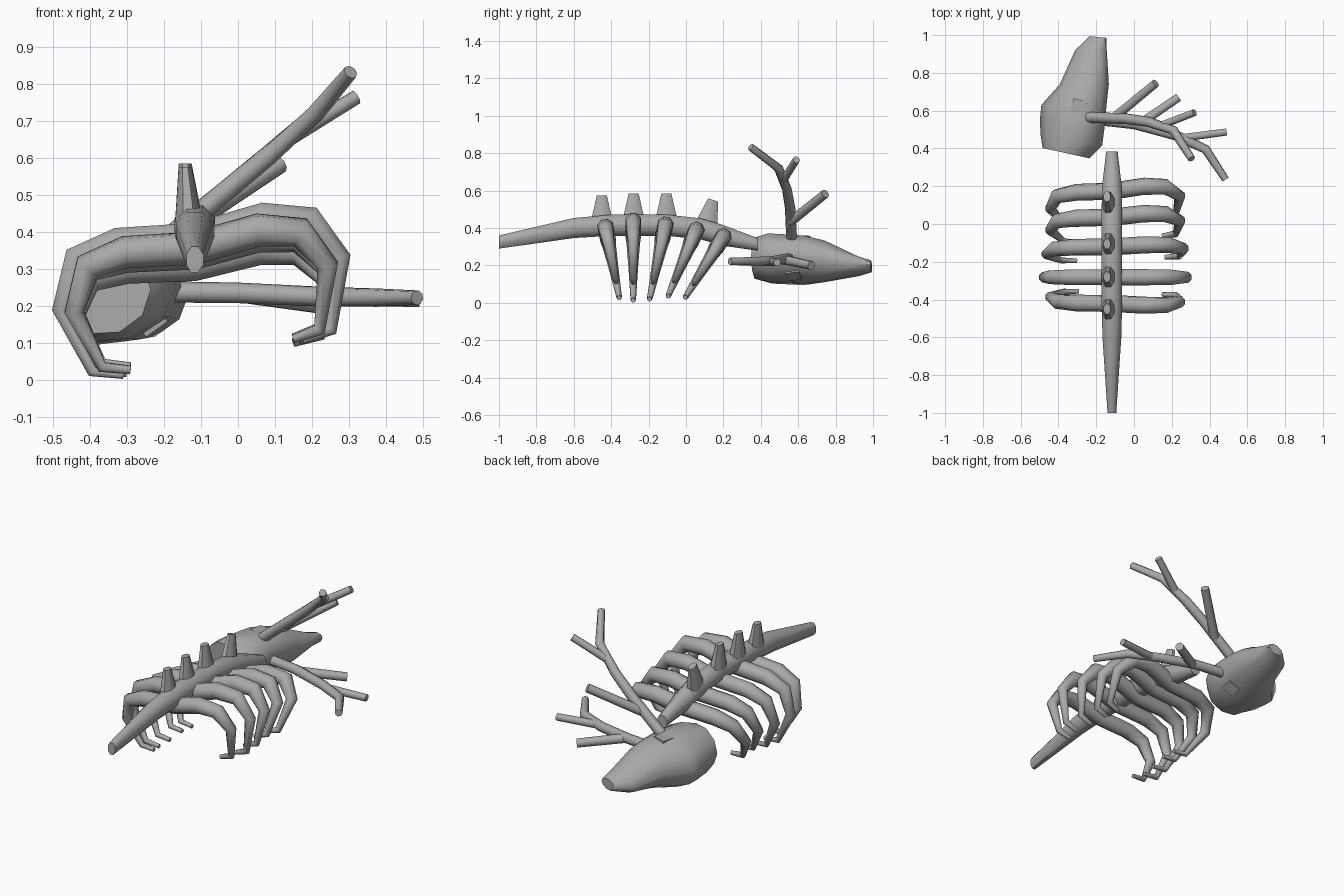
import bpy, bmesh, math
from mathutils import Vector

cube = bpy.data.objects.get("Cube")
if cube:
    bpy.data.objects.remove(cube, do_unlink=True)

bone = bpy.data.materials.new("grey_bone")
bone.use_nodes = True
bone.diffuse_color = (0.4, 0.4, 0.4, 1)
bone.node_tree.nodes["Principled BSDF"].inputs["Base Color"].default_value = (0.4, 0.4, 0.4, 1)


def make(name, rings, angle=50):
    """Skin a list of equal rings of points and cap both ends."""
    bm = bmesh.new()
    loops = [[bm.verts.new(p) for p in ring] for ring in rings]
    n = len(loops[0])
    for a, b in zip(loops, loops[1:]):
        for i in range(n):
            j = (i + 1) % n
            bm.faces.new((a[i], a[j], b[j], b[i]))
    bm.faces.new(loops[0])
    bm.faces.new(loops[-1])
    bmesh.ops.recalc_face_normals(bm, faces=bm.faces)
    mesh = bpy.data.meshes.new(name)
    bm.to_mesh(mesh)
    bm.free()
    mesh.materials.append(bone)
    obj = bpy.data.objects.new(name, mesh)
    bpy.context.collection.objects.link(obj)
    bpy.ops.object.select_all(action='DESELECT')
    obj.select_set(True)
    bpy.context.view_layer.objects.active = obj
    bpy.ops.object.shade_smooth_by_angle(angle=math.radians(angle))


def ellipse(c, u, v, sides):
    steps = [2 * math.pi * (i + 0.5) / sides for i in range(sides)]
    return [c + u * math.cos(t) + v * math.sin(t) for t in steps]


def tube(name, points, radii, ref, sides=8):
    """Tapered tube along a path; ref fixes the roll of the rings."""
    pts = [Vector(p) for p in points]
    ref = Vector(ref)
    rings = []
    for i, p in enumerate(pts):
        before = (p - pts[i - 1]).normalized() if i else Vector()
        after = (pts[i + 1] - p).normalized() if i < len(pts) - 1 else Vector()
        t = (before + after).normalized()
        side = t.cross(ref).normalized()
        rings.append(ellipse(p, side * radii[i], side.cross(t) * radii[i], sides))
    make(name, rings)


# Spine: gently arched column, narrower across than tall at both ends
spine = [(-1, .325, .025, .038), (-.6, .4, .054, .058), (-.4, .415, .059, .061),
         (-.1, .415, .059, .061), (.08, .395, .059, .061), (.2, .36, .056, .06),
         (.385, .312, .033, .036)]
make("spine", [ellipse(Vector((-.117, y, z)), Vector((wide, 0, 0)), Vector((0, 0, tall)), 8)
               for y, z, wide, tall in spine])

# Spikes along the back
for i, (y, lean, top) in enumerate([(-.45, 0, .575), (-.28, 0, .585),
                                    (-.105, 0, .585), (.105, .04, .55)]):
    rings = []
    for x, yc, z, hx, hy in [(-.133, y, top - .15, .04, .066),
                             (-.143, y + lean, top, .019, .029)]:
        rings.append(ellipse(Vector((x, yc, z)), Vector((hx, 0, 0)),
                             Vector((0, hy, -lean * hy * 8)), 8))
    make(f"back_spike_{i + 1}", rings)

# Ribs: one bent hoop, scaled and swung about the spine
hoop = [(-.21, -.424, .012), (-.295, -.415, .016), (-.378, -.247, .028), (-.338, -.11, .039),
        (-.225, -.067, .045), (-.02, -.055, .046), (.17, 0, .046), (.295, -.007, .043),
        (.377, -.107, .031), (.352, -.302, .019), (.275, -.33, .012)]
for i, (y, z, size, swing) in enumerate([(-.43, .405, .91, -11), (-.282, .437, 1, 0),
                                         (-.11, .417, .96, 12), (.055, .39, .91, 23),
                                         (.2, .355, .91, 32)]):
    a = math.radians(swing)
    path = [(-.1 + x * size, y + d * size * math.sin(a), z + d * size * math.cos(a))
            for x, d, r in hoop]
    tube(f"rib_{i + 1}", path, [r for x, d, r in hoop],
         (0, math.cos(a), -math.sin(a)))

# Skull: lies on its side, crown towards the model's left
roll = math.radians(20)
crown = Vector((math.cos(roll), 0, math.sin(roll)))
cheek = Vector((-math.sin(roll), 0, math.cos(roll)))
sections = [(.375, -.36, .237, .125, .115, -.22), (.45, -.332, .237, .168, .132, -.2),
            (.55, -.325, .232, .177, .129, -.1), (.63, -.318, .227, .178, .127, 0),
            (.74, -.263, .222, .132, .112, 0), (.92, -.228, .195, .088, .047, 0),
            (.99, -.19, .195, .046, .03, -.1)]
rings = []
for y, x, z, tall, wide, shear in sections:
    ring = ellipse(Vector((x, y, z)), crown * tall, cheek * wide, 10)
    rings.append([p + Vector((0, (p.x - x) * shear, 0)) for p in ring])
make("skull", rings)

# Eyes: square blocks set into both cheeks
for name, side, y in [("right_eye", 1, .62), ("left_eye", -1, .575)]:
    c = Vector((-.32, y, .225)) + crown * .068 + cheek * side * .104
    n = (cheek * side + crown * .28).normalized()
    along = Vector((.25, 1, 0))
    along = (along - n * along.dot(n)).normalized()
    across = n.cross(along)
    rings = [[c + n * h + along * sy * .037 + across * sx * .037
              for sx, sy in [(-1, -1), (1, -1), (1, 1), (-1, 1)]] for h in (-.02, .012)]
    make(name, rings, 30)

# Antlers: main beam with two tines each
antlers = {
    "right_antler": ([(-.24, .565, .34), (-.04, .557, .505), (.08, .54, .605),
                      (.21, .495, .72), (.305, .345, .833)],
                     [(-.11, .56, .435), (.115, .745, .583)],
                     [(.14, .52, .655), (.32, .59, .765)]),
    "left_antler": ([(-.22, .555, .238), (0, .53, .235), (.22, .47, .225),
                     (.38, .395, .222), (.485, .235, .222)],
                    [(.03, .53, .23), (.235, .67, .2)],
                    [(.25, .455, .222), (.49, .487, .215)]),
}
for name, (beam, low, high) in antlers.items():
    tube(name, beam, [.029, .028, .027, .025, .02], (0, .3, -1))
    tube(name + "_low_tine", low, [.026, .024], (0, 0, 1))
    tube(name + "_high_tine", high, [.022, .02], (0, 0, 1))
